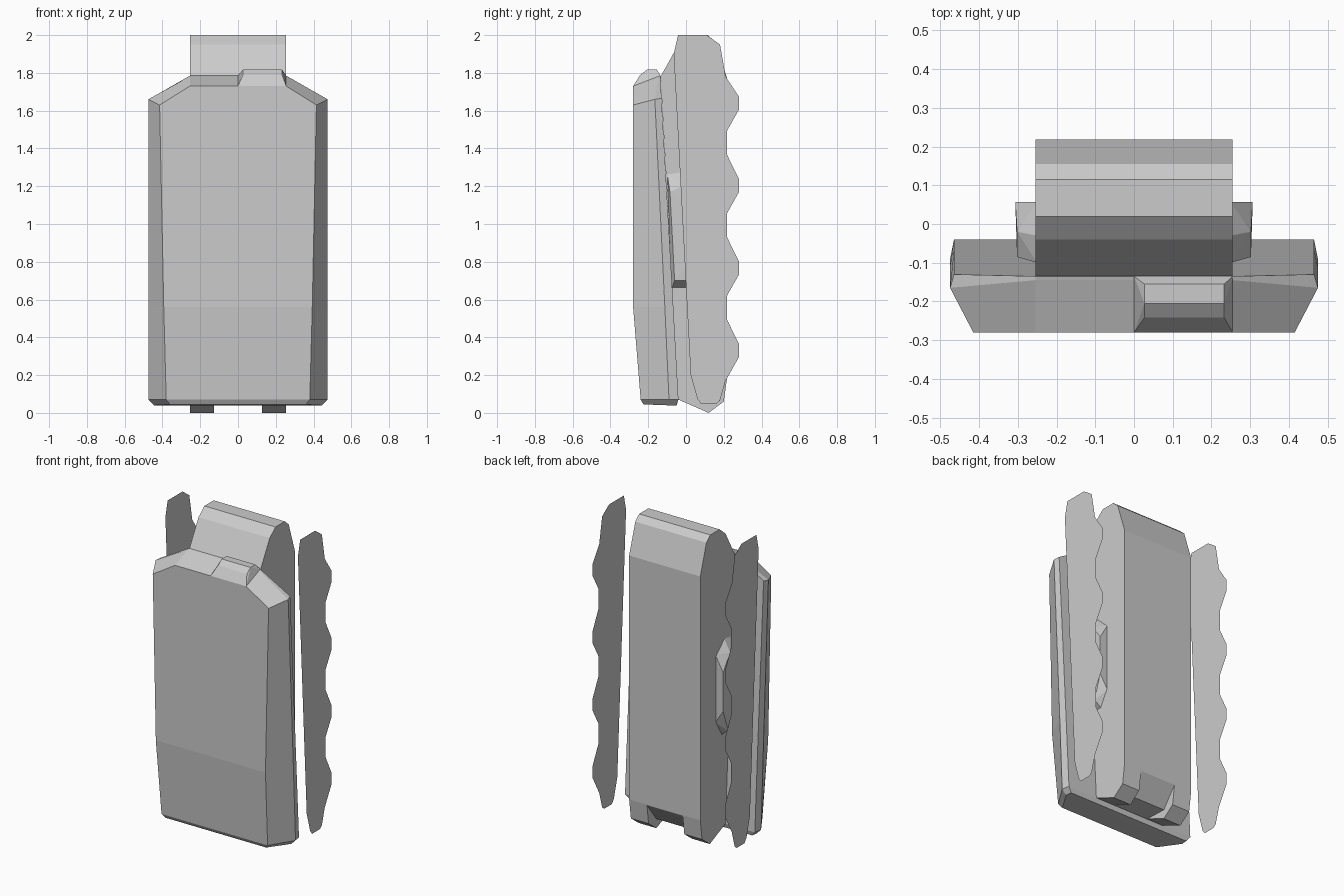
import bpy, bmesh

if "Cube" in bpy.data.objects:
    bpy.data.objects.remove(bpy.data.objects["Cube"])


def finish(name, bm):
    bmesh.ops.recalc_face_normals(bm, faces=bm.faces[:])
    mesh = bpy.data.meshes.new(name)
    bm.to_mesh(mesh)
    bm.free()
    obj = bpy.data.objects.new(name, mesh)
    bpy.context.collection.objects.link(obj)
    return obj


def prism(name, profile, x0, x1=None):
    """Side profile (y, z) placed at x0; extruded to x1 when given."""
    bm = bmesh.new()
    face = bm.faces.new([bm.verts.new((x0, y, z)) for y, z in profile])
    if x1 is not None:
        ext = bmesh.ops.extrude_face_region(bm, geom=[face], use_keep_orig=True)
        for v in ext["geom"]:
            if isinstance(v, bmesh.types.BMVert):
                v.co.x = x1
    return finish(name, bm)


def hull(name, points):
    bm = bmesh.new()
    verts = [bm.verts.new(p) for p in points]
    bmesh.ops.convex_hull(bm, input=verts)
    bmesh.ops.dissolve_limit(bm, angle_limit=0.02, verts=bm.verts[:], edges=bm.edges[:])
    return finish(name, bm)


# Main body, with a ramped notch cut into the lower back
body = prism("main_body", [
    (-0.04, 0.07), (-0.135, 1.78), (-0.04, 1.95), (0.02, 2.0), (0.115, 2.0),
    (0.155, 1.965), (0.218, 1.77), (0.218, 0.19), (0.20, 0.06), (0.12, 0.0)],
    -0.255, 0.255)
cutter = prism("notch_cutter", [
    (0.30, 0.293), (0.12, 0.06), (-0.1, 0.068), (-0.1, -0.1), (0.30, -0.1)],
    -0.128, 0.128)
cutter.hide_render = True
mod = body.modifiers.new("notch", "BOOLEAN")
mod.operation = "DIFFERENCE"
mod.solver = "EXACT"
mod.object = cutter
bpy.context.view_layer.objects.active = body
bpy.ops.object.modifier_apply(modifier=mod.name)
bpy.data.objects.remove(cutter)

# Front panel: front, rim and back rings, given as right halves from bottom to top
rings = [
    [(.36, -.225, .045), (.38, -.24, .07), (.393, -.28, .56), (.415, -.28, 1.63), (.255, -.28, 1.73)],
    [(.445, -.09, .04), (.475, -.09, .07), (.475, -.112, .56), (.475, -.165, 1.66), (.255, -.145, 1.782)],
    [(.44, -.05, .04), (.465, -.04, .07), (.465, -.067, .56), (.465, -.13, 1.665), (.255, -.135, 1.785)],
]
bm = bmesh.new()
loops = []
for half in rings:
    right = [bm.verts.new(p) for p in half]
    left = [bm.verts.new((-x, y, z)) for x, y, z in half]
    loops.append(right + left[::-1])
for a, b in zip(loops, loops[1:]):
    for i in range(len(a)):
        j = (i + 1) % len(a)
        bm.faces.new((a[i], a[j], b[j], b[i]))
for cap in (loops[0], loops[-1]):
    for i in range(4):
        bm.faces.new((cap[i], cap[i + 1], cap[8 - i], cap[9 - i]))
finish("front_panel", bm)

# Raised block on the panel's top edge
base = [(-0.28, 1.70), (-0.28, 1.73), (-0.135, 1.785), (-0.135, 1.70)]
crown = [(-0.242, 1.79), (-0.205, 1.818), (-0.155, 1.818)]
hull("top_block", [(x, y, z) for x in (0.0, 0.255) for y, z in base] +
     [(x, y, z) for x in (0.027, 0.233) for y, z in crown])

# Wavy outline of the thin side plates
wavy = [(-0.065, 1.90), (-0.042, 2.0), (0.11, 2.0), (0.18, 1.95), (0.21, 1.78)]
for k in range(4):
    top = 1.675 - 0.4365 * k
    wavy += [(0.28, top), (0.28, top - 0.07)]
    if k < 3:
        wavy += [(0.218, top - 0.18), (0.218, top - 0.31)]
wavy += [(0.21, 0.17), (0.18, 0.065), (0.16, 0.048), (0.08, 0.048), (0.06, 0.075), (0.025, 0.2), (0.0, 0.67)]

# Side lugs between body and plates
lug_base = [(-0.10, 1.27), (-0.03, 1.28), (0.057, 1.2), (0.057, 0.76),
            (0.0, 0.66), (-0.075, 0.66), (-0.08, 0.71)]
lug_face = [(-0.085, 1.17), (-0.02, 1.2), (0.057, 1.1), (0.057, 0.85),
            (0.0, 0.70), (-0.06, 0.70)]

for side, s in (("left", -1), ("right", 1)):
    prism(side + "_wavy_plate", wavy, s * 0.475)
    hull(side + "_lug", [(s * 0.25, y, z) for y, z in lug_base] +
         [(s * (0.302 + 0.08 * max(y, 0)), y, z) for y, z in lug_face])
